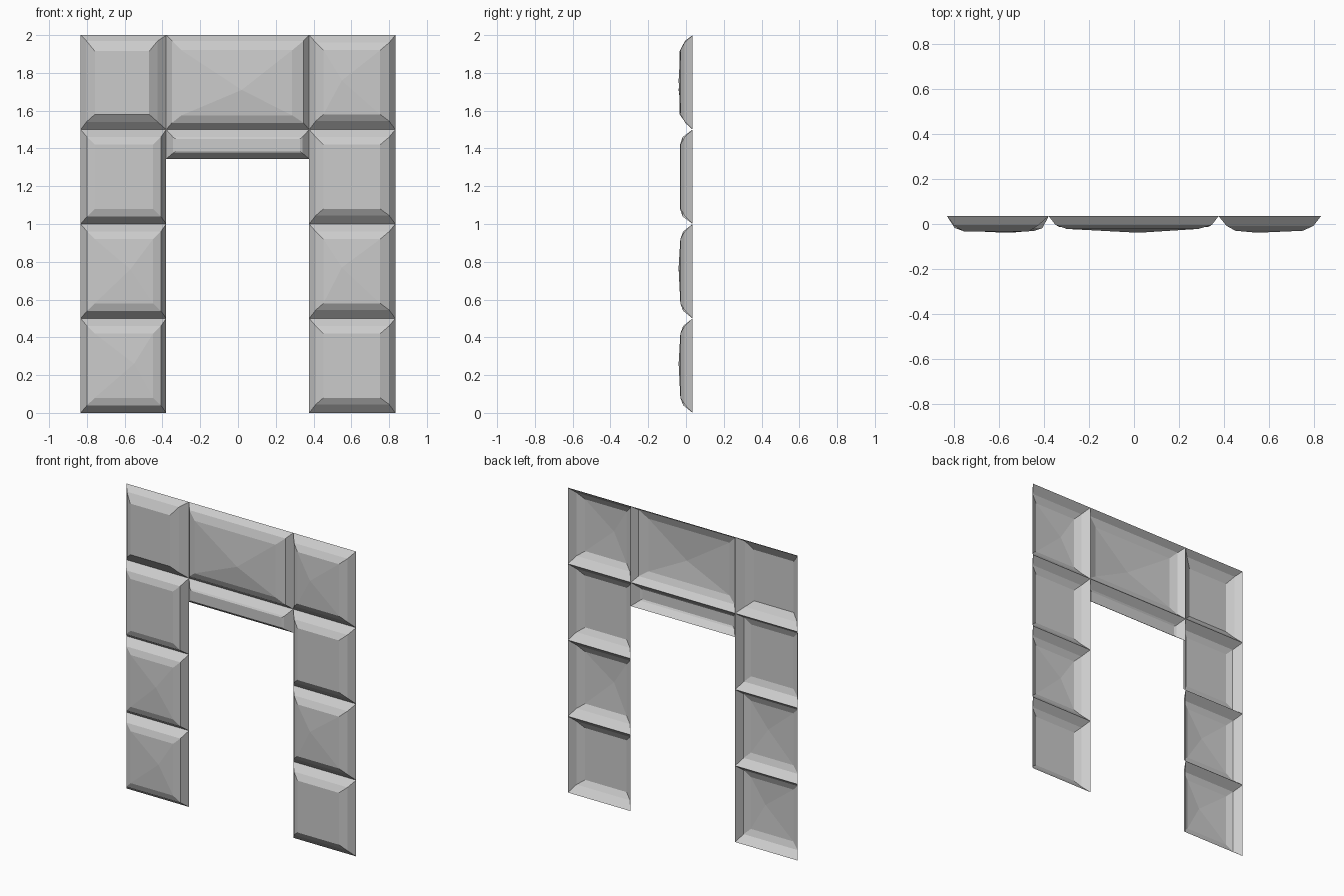
import bpy
import bmesh

cube = bpy.data.objects.get("Cube")
if cube:
    bpy.data.objects.remove(cube, do_unlink=True)

stone = bpy.data.materials.new("grey_stone")
stone.use_nodes = True
GREY = (0.6, 0.6, 0.6, 1)
stone.diffuse_color = GREY
stone.node_tree.nodes["Principled BSDF"].inputs["Base Color"].default_value = GREY

BACK = 0.035


def block(name, rect, rim, face, crown=None, rim_y=-0.008, face_y=-0.03):
    """Open-backed stone: back edge, two chamfer rings, flat or peaked front.
    rim and face are the insets at left, right, bottom and top of the picture plane."""
    x0, x1, z0, z1 = rect
    bm = bmesh.new()

    def ring(inset, y):
        l, r, b, t = inset
        return [bm.verts.new(p) for p in (
            (x0 + l, y, z0 + b), (x1 - r, y, z0 + b),
            (x1 - r, y, z1 - t), (x0 + l, y, z1 - t))]

    rings = [ring((0, 0, 0, 0), BACK), ring(rim, rim_y), ring(face, face_y)]
    for outer, inner in zip(rings, rings[1:]):
        for i in range(4):
            j = (i + 1) % 4
            bm.faces.new((outer[i], outer[j], inner[j], inner[i]))
    front = rings[-1]
    if crown:
        peak = bm.verts.new((crown[0], -0.039, crown[1]))
        for i in range(4):
            bm.faces.new((front[i], front[(i + 1) % 4], peak))
    else:
        bm.faces.new(front)
    mesh = bpy.data.meshes.new(name)
    bm.to_mesh(mesh)
    bm.free()
    mesh.materials.append(stone)
    obj = bpy.data.objects.new(name, mesh)
    bpy.context.collection.objects.link(obj)


XO, XI, XJ, XP = -0.833, -0.38, 0.377, 0.833

# Pillar on the model's right, bottom to top
rim = (0.034, 0.028, 0.04, 0.04)
face = (0.075, 0.07, 0.08, 0.08)
block("right_pillar_base", (XO, XI, 0, 0.5), rim, face, (-0.55, 0.26), -0.015)
block("right_pillar_middle", (XO, XI, 0.5, 1), rim, face, (-0.57, 0.76), -0.015)
block("right_pillar_upper", (XO, XI, 1, 1.5), rim, face, None, -0.018, -0.032)
block("right_corner", (XO, XI, 1.5, 2), (0.03, 0.045, 0.04, 0.03),
      (0.075, 0.09, 0.08, 0.085), None, -0.005, -0.034)

# Pillar on the model's left, bottom to top
rim = (0.035, 0.033, 0.045, 0.04)
face = (0.075, 0.08, 0.08, 0.08)
block("left_pillar_base", (XJ, XP, 0, 0.5), rim, face, None, -0.008, -0.03)
block("left_pillar_middle", (XJ, XP, 0.5, 1), rim, face, (0.55, 0.77))
block("left_pillar_upper", (XJ, XP, 1, 1.5), rim, face, None, -0.008, -0.03)
block("left_corner", (XJ, XP, 1.5, 2), rim, face, (0.55, 1.76))

# Lintel spanning the opening, with a narrow course beneath
block("lintel", (XI, XJ, 1.5, 2), (0.03, 0.03, 0.035, 0.03),
      (0.08, 0.09, 0.075, 0.08), (0.02, 1.71), -0.004, -0.022)
block("lintel_soffit", (XI, XJ, 1.345, 1.5), (0.036, 0.036, 0.03, 0.04),
      (0.05, 0.05, 0.04, 0.05), None, -0.008, -0.014)
